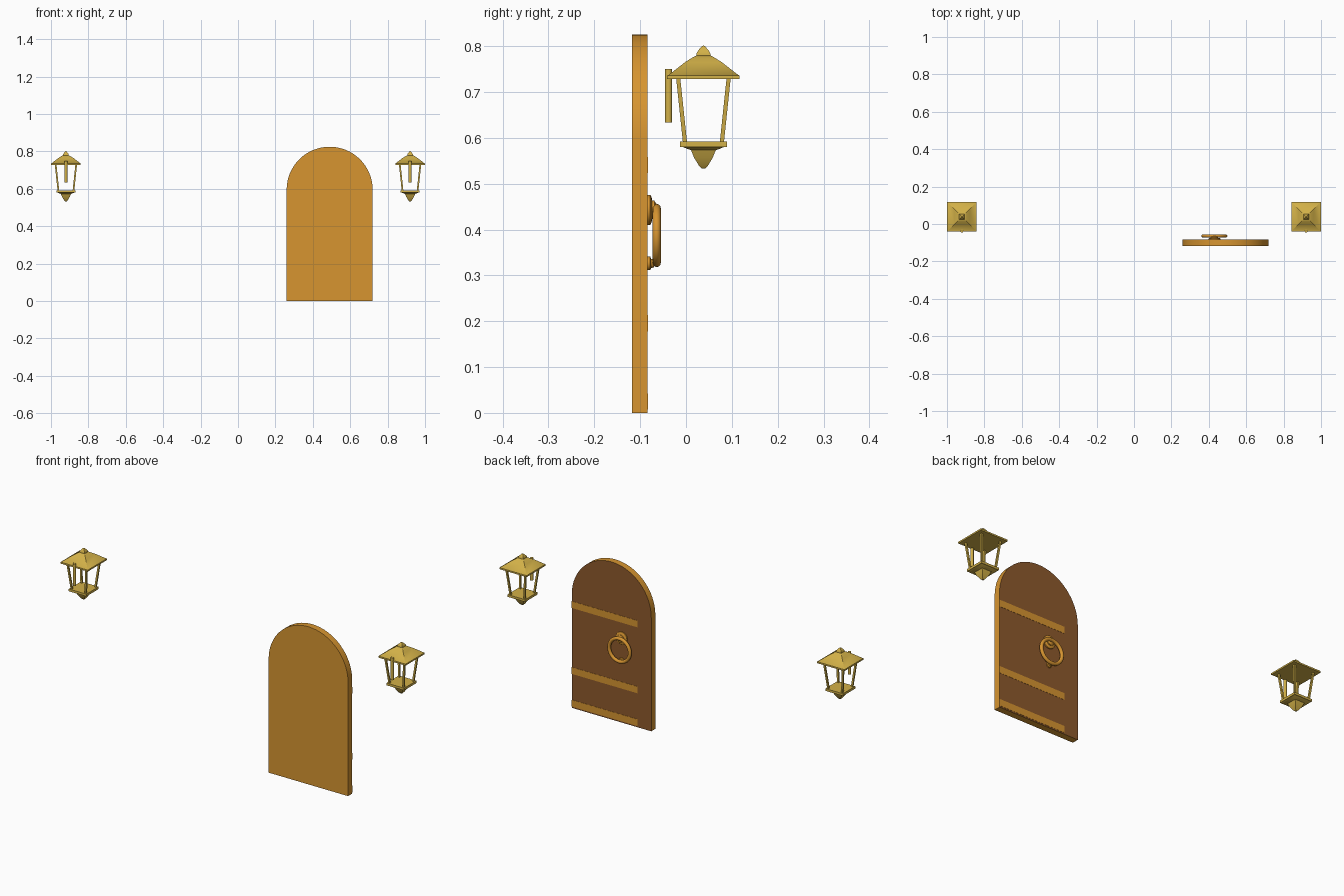
import bpy, bmesh, math
from mathutils import Vector

if "Cube" in bpy.data.objects:
    bpy.data.objects.remove(bpy.data.objects["Cube"])

def mat(name, c):
    m = bpy.data.materials.new(name)
    m.diffuse_color = (*c, 1)
    m.use_nodes = True
    m.node_tree.nodes["Principled BSDF"].inputs["Base Color"].default_value = m.diffuse_color
    return m

ORANGE = mat("orange_wood", (0.68, 0.30, 0.03))
BROWN = mat("brown_wood", (0.27, 0.10, 0.025))
GOLD = mat("gold_metal", (0.65, 0.44, 0.065))

def finish(bm, name, *mats, smooth=True):
    bmesh.ops.recalc_face_normals(bm, faces=bm.faces)
    me = bpy.data.meshes.new(name)
    bm.to_mesh(me)
    bm.free()
    for m in mats:
        me.materials.append(m)
    ob = bpy.data.objects.new(name, me)
    bpy.context.collection.objects.link(ob)
    if smooth:
        bpy.ops.object.select_all(action='DESELECT')
        ob.select_set(True)
        bpy.context.view_layer.objects.active = ob
        bpy.ops.object.shade_smooth_by_angle(angle=math.radians(32))
    return ob

def lathe(name, centre, profile, sides, m, axis='Z', scale=1.0):
    """Stack of (radius, offset) rings along an axis, capped at both ends."""
    bm = bmesh.new()
    rings = []
    for r, h in profile:
        ring = []
        for i in range(sides):
            a = 2 * math.pi * (i + 0.5) / sides
            u, v = r * scale * math.cos(a), r * scale * math.sin(a)
            p = Vector((u, v, h)) if axis == 'Z' else Vector((u, h, v))
            ring.append(bm.verts.new(p + Vector(centre)))
        rings.append(ring)
    for a, b in zip(rings, rings[1:]):
        for i in range(sides):
            j = (i + 1) % sides
            bm.faces.new((a[i], a[j], b[j], b[i]))
    bm.faces.new(rings[0])
    bm.faces.new(rings[-1])
    return finish(bm, name, m)

def box(name, lo, hi, m):
    bm = bmesh.new()
    bmesh.ops.create_cube(bm, size=1)
    for v in bm.verts:
        v.co = [l + (h - l) * (c + 0.5) for l, h, c in zip(lo, hi, v.co)]
    return finish(bm, name, m, smooth=False)

# Arched door slab, brown on its back face
DX, R, SPRING, Y0, Y1 = 0.49, 0.23, 0.595, -0.118, -0.084
bm = bmesh.new()
pts = [(DX - R, 0), (DX + R, 0)]
pts += [(DX + R * math.cos(math.pi * i / 32), SPRING + R * math.sin(math.pi * i / 32)) for i in range(33)]
face = bm.faces.new([bm.verts.new((x, Y0, z)) for x, z in pts])
ext = bmesh.ops.extrude_face_region(bm, geom=[face])
for v in ext['geom']:
    if isinstance(v, bmesh.types.BMVert):
        v.co.y = Y1
bmesh.ops.recalc_face_normals(bm, faces=bm.faces)
for f in bm.faces:
    f.material_index = 1 if f.normal.y > 0.9 else 0
finish(bm, "door_panel", ORANGE, BROWN)

# Hinge straps on the back face
for i, (z0, z1) in enumerate([(0.007, 0.042), (0.178, 0.213), (0.523, 0.558)]):
    box(f"hinge_strap_{i + 1}", (0.34, Y1 - 0.002, z0), (0.72, Y1 + 0.001, z1), ORANGE)

# Knocker: boss, striker and ring
KX = 0.43
lathe("knocker_boss", (KX, Y1, 0.443),
      [(0.033, -0.002), (0.033, 0.006), (0.028, 0.009), (0.02, 0.01), (0.02, 0.015), (0.012, 0.02)], 24, ORANGE, 'Y')
lathe("knocker_striker", (KX, Y1, 0.326),
      [(0.015, -0.002), (0.015, 0.006), (0.01, 0.008), (0.009, 0.014)], 20, ORANGE, 'Y')
bpy.ops.mesh.primitive_torus_add(major_radius=0.06, minor_radius=0.009, major_segments=40, minor_segments=12,
                                 location=(KX, -0.064, 0.387), rotation=(math.pi / 2, 0, 0))
ring = bpy.context.object
ring.name = "knocker_ring"
ring.data.materials.append(ORANGE)
bpy.ops.object.shade_smooth_by_angle(angle=math.radians(40))

# Wall lanterns, one each side
SQ = math.sqrt(2)   # half-width to corner radius of a square ring
LY = 0.038
for side, sx in (("left", -1), ("right", 1)):
    c = (0.92 * sx, LY, 0)
    lathe(f"{side}_lantern_roof", c,
          [(0.079, 0.728), (0.079, 0.736), (0.076, 0.737), (0.04, 0.765), (0.024, 0.775), (0.014, 0.78)],
          4, GOLD, scale=SQ)
    lathe(f"{side}_lantern_finial", c,
          [(0.015, 0.777), (0.015, 0.784), (0.011, 0.791), (0.004, 0.799), (0.001, 0.801)], 4, GOLD, scale=SQ)
    lathe(f"{side}_lantern_base", c,
          [(0.051, 0.58), (0.051, 0.592)], 4, GOLD, scale=SQ)
    lathe(f"{side}_lantern_drop", c,
          [(0.004, 0.533), (0.009, 0.538), (0.02, 0.556), (0.027, 0.573), (0.038, 0.577), (0.047, 0.581)],
          4, GOLD, scale=SQ)
    # Four sloping corner posts
    bm = bmesh.new()
    for px in (-1, 1):
        for py in (-1, 1):
            g = bmesh.ops.create_cube(bm, size=1)
            for v in g['verts']:
                off = 0.055 if v.co.z > 0 else 0.040
                z = 0.73 if v.co.z > 0 else 0.588
                v.co = (c[0] + px * off + v.co.x * 0.009, LY + py * off + v.co.y * 0.009, z)
    finish(bm, f"{side}_lantern_posts", GOLD, smooth=False)
    # Mounting rod on the front edge of the roof
    lathe(f"{side}_lantern_bracket", (c[0], -0.038, 0), [(0.0078, 0.633), (0.0078, 0.75)], 16, GOLD)
